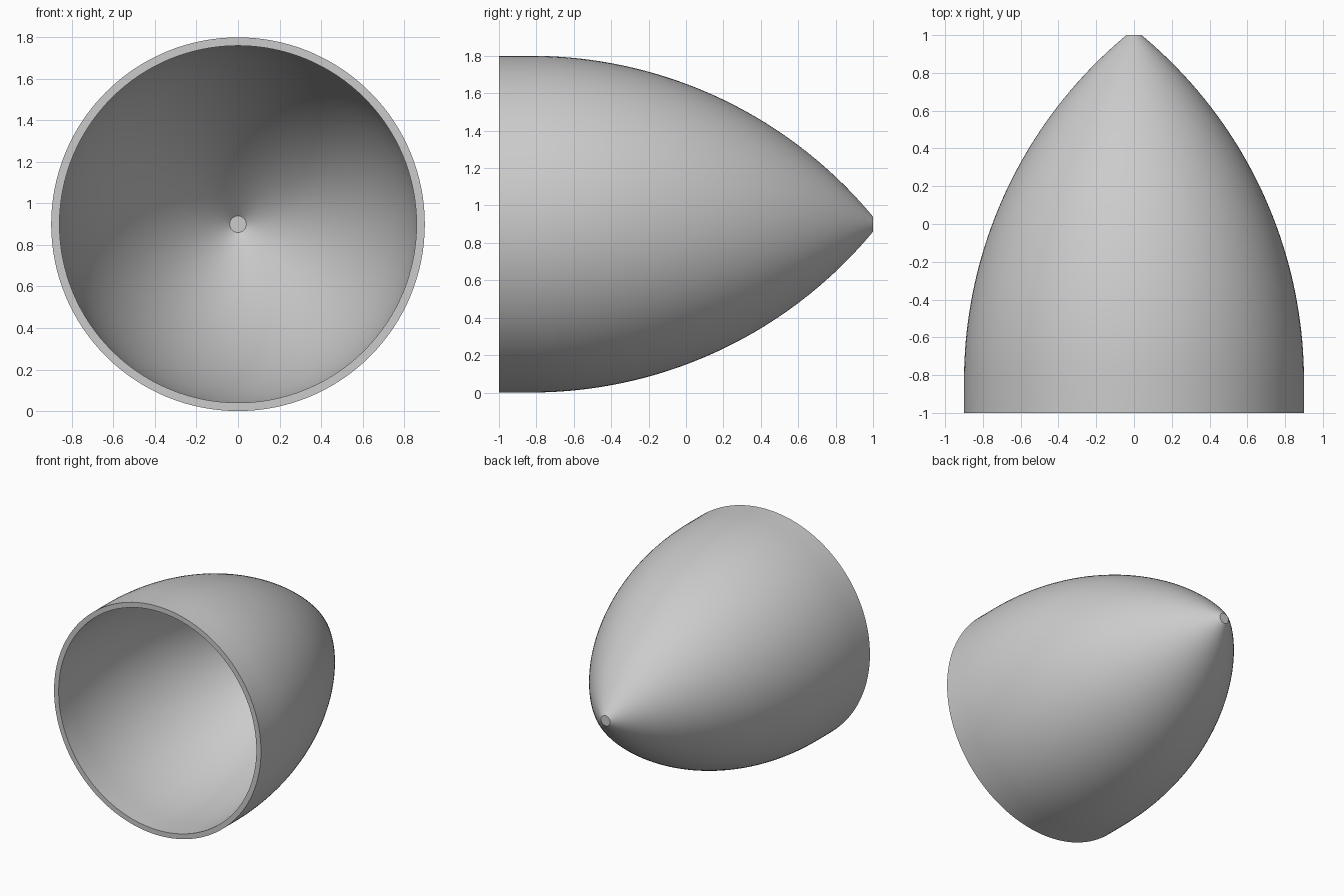
import bpy, bmesh, math

cube = bpy.data.objects.get("Cube")
if cube:
    bpy.data.objects.remove(cube, do_unlink=True)

# Main dimensions
RADIUS, WALL, TIP = 0.90, 0.04, 0.04
FRONT, BACK, SHOULDER = -1.0, 1.0, -0.83
SEGMENTS, STEPS = 128, 40

# Ogive arc: tangent to the short straight collar, ending at the blunt tip
length, drop = BACK - SHOULDER, RADIUS - TIP
arc = (length ** 2 + drop ** 2) / (2 * drop)


def ogive(arc_radius):
    """Profile points (radius, y) from the open rim to the blunt tip."""
    inset = arc - RADIUS
    end = math.acos((inset + TIP) / arc_radius)
    points = [(arc_radius - inset, FRONT)]
    for i in range(STEPS + 1):
        a = end * i / STEPS
        points.append((arc_radius * math.cos(a) - inset,
                       SHOULDER + arc_radius * math.sin(a)))
    return points


# Closed wall section: inner tip, inner wall, rim, outer wall, outer tip
outer, inner = ogive(arc), ogive(arc - WALL)
section = [(0, inner[-1][1])] + inner[::-1] + outer + [(0, outer[-1][1])]

# Spin the section around the long axis
bm = bmesh.new()
verts = [bm.verts.new((r, y, RADIUS)) for r, y in section]
edges = [bm.edges.new(pair) for pair in zip(verts, verts[1:])]
bmesh.ops.spin(bm, geom=verts + edges, cent=(0, 0, RADIUS), axis=(0, 1, 0),
               angle=math.tau, steps=SEGMENTS, use_merge=True)
bmesh.ops.remove_doubles(bm, verts=bm.verts, dist=0.0001)
bmesh.ops.recalc_face_normals(bm, faces=bm.faces)
mesh = bpy.data.meshes.new("nose_cone")
bm.to_mesh(mesh)
bm.free()

cone = bpy.data.objects.new("nose_cone", mesh)
bpy.context.collection.objects.link(cone)

# Plain grey
grey = bpy.data.materials.new("light_grey")
grey.use_nodes = True
colour = (0.6, 0.6, 0.6, 1)
grey.diffuse_color = colour
grey.node_tree.nodes["Principled BSDF"].inputs["Base Color"].default_value = colour
mesh.materials.append(grey)

# Smooth walls with sharp rim and tip
bpy.ops.object.select_all(action="DESELECT")
cone.select_set(True)
bpy.context.view_layer.objects.active = cone
bpy.ops.object.shade_smooth_by_angle(angle=math.radians(30))
